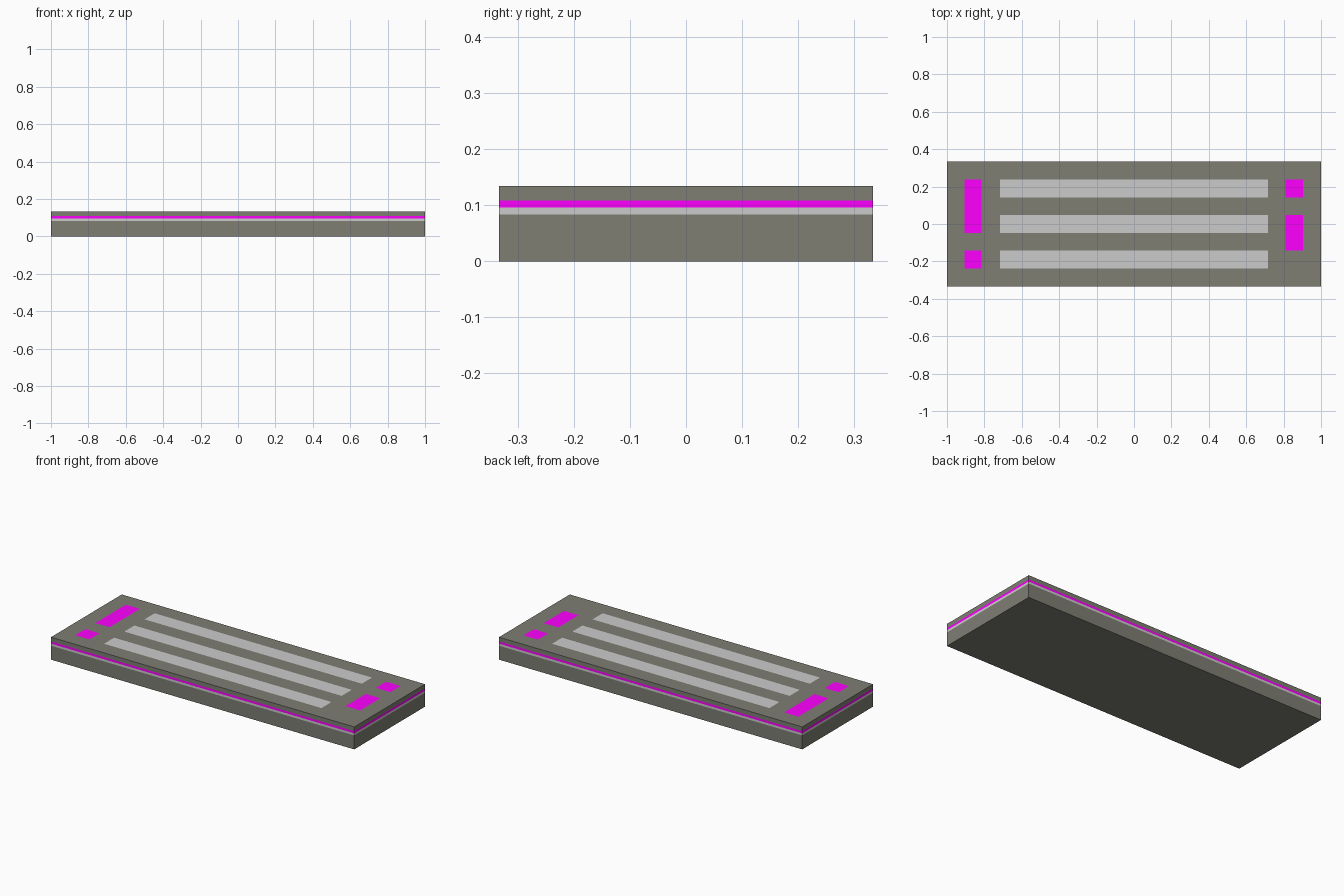
import bpy, bmesh
from mathutils import Vector

if "Cube" in bpy.data.objects:
    bpy.data.objects.remove(bpy.data.objects["Cube"])

U = 1 / 21                      # layout module of the top face
HX, HY, H = 1.0, 7 * U, 0.134   # half length, half width, height
Z_LIGHT, Z_PINK, Z_CAP = 0.083, 0.0955, 0.1085


def material(name, colour):
    m = bpy.data.materials.new(name)
    m.diffuse_color = (*colour, 1)
    m.use_nodes = True
    m.node_tree.nodes["Principled BSDF"].inputs["Base Color"].default_value = m.diffuse_color
    return m


# Flush inlays on the top face, in modules: x0, x1, y0, y1
bars = [(-15.05, 15.05, y - 1, y + 1) for y in (-4, 0, 4)]
pads = [(-19.05, -17.1, -1, 5), (-19.05, -17.1, -5, -3),
        (17, 19, 3, 5), (17, 19, -3, 1)]


def inside(p, rects):
    return any(a * U < p.x < b * U and c * U < p.y < d * U for a, b, c, d in rects)


# Slab block
bm = bmesh.new()
bmesh.ops.create_cube(bm, size=1)
for v in bm.verts:
    v.co = Vector((v.co.x * 2 * HX, v.co.y * 2 * HY, (v.co.z + 0.5) * H))


def cut(axis, value, faces):
    normal, point = Vector((0, 0, 0)), Vector((0, 0, 0))
    normal[axis], point[axis] = 1, value
    geom = set(faces)
    for f in faces:
        geom.update(f.edges)
        geom.update(f.verts)
    bmesh.ops.bisect_plane(bm, geom=list(geom), plane_co=point, plane_no=normal)


# Edge stripes run round the sides
for z in (Z_LIGHT, Z_PINK, Z_CAP):
    cut(2, z, bm.faces[:])

# Top face is divided along the inlay borders
rects = bars + pads
cuts = {(0, r[i]) for r in rects for i in (0, 1)} | {(1, r[i]) for r in rects for i in (2, 3)}
for axis, k in sorted(cuts):
    bm.normal_update()
    cut(axis, k * U, [f for f in bm.faces if f.normal.z > 0.9])

# Colours: 0 dark casing, 1 light strips, 2 magenta pads
bm.normal_update()
for f in bm.faces:
    c = f.calc_center_median()
    if f.normal.z > 0.9:
        f.material_index = 1 if inside(c, bars) else 2 if inside(c, pads) else 0
    elif abs(f.normal.z) < 0.1:
        f.material_index = 1 if Z_LIGHT < c.z < Z_PINK else 2 if Z_PINK < c.z < Z_CAP else 0

mesh = bpy.data.meshes.new("inlaid_slab")
bm.to_mesh(mesh)
bm.free()
for name, colour in (("dark_casing", (0.21, 0.21, 0.175)),
                     ("light_strip", (0.6, 0.6, 0.6)),
                     ("magenta_pad", (1.0, 0.0, 1.0))):
    mesh.materials.append(material(name, colour))
slab = bpy.data.objects.new("inlaid_slab", mesh)
bpy.context.collection.objects.link(slab)
